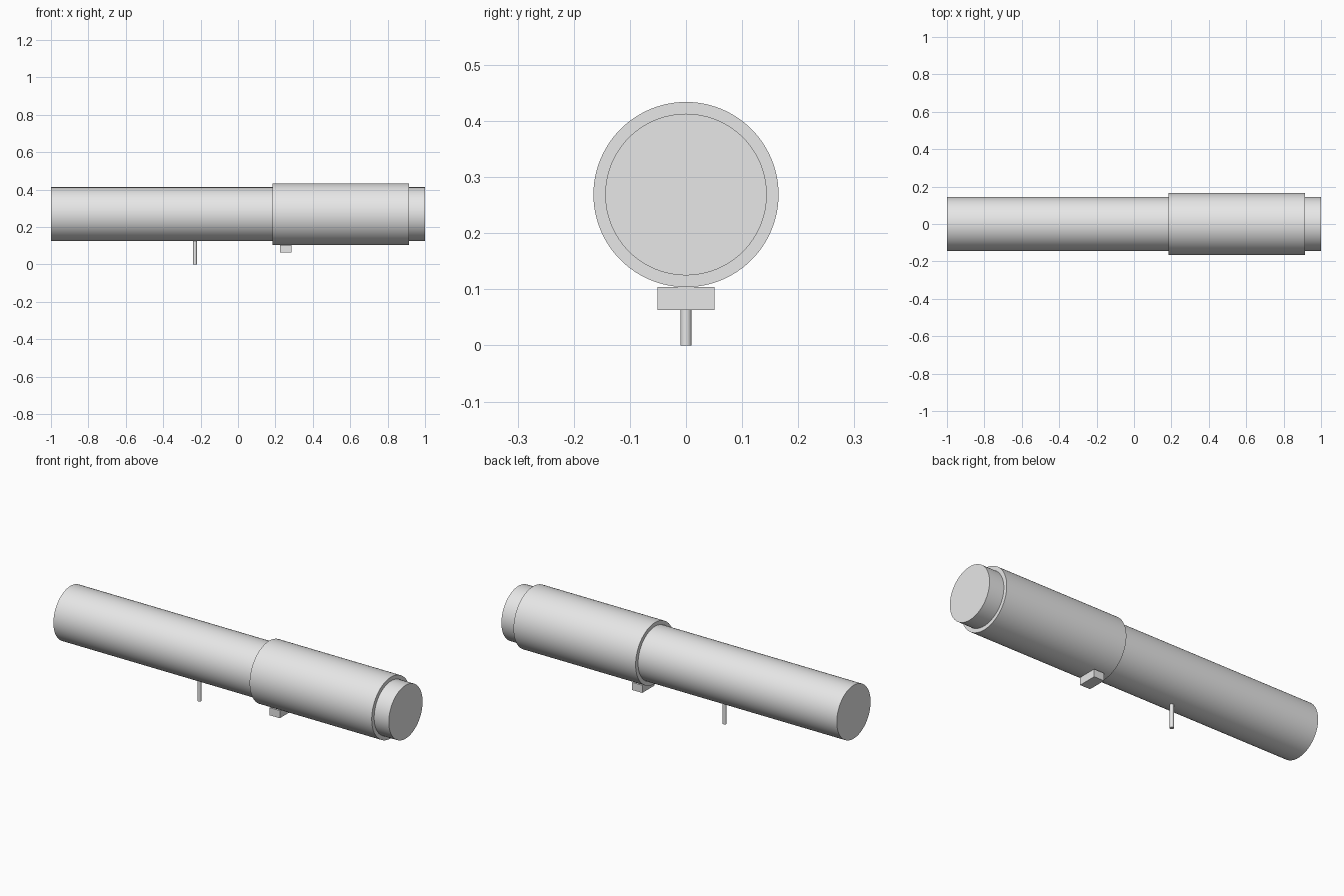
import bpy
import math

if "Cube" in bpy.data.objects:
    bpy.data.objects.remove(bpy.data.objects["Cube"], do_unlink=True)

AXIS_Z = 0.269

grey = bpy.data.materials.new("light_grey")
grey.use_nodes = True
colour = (0.8, 0.8, 0.8, 1)
grey.diffuse_color = colour
grey.node_tree.nodes["Principled BSDF"].inputs["Base Color"].default_value = colour


def finish(name):
    obj = bpy.context.object
    obj.name = name
    obj.data.materials.append(grey)
    return obj


def cylinder(name, radius, length, centre, sides, rotation=(0, 0, 0)):
    bpy.ops.mesh.primitive_cylinder_add(
        vertices=sides, radius=radius, depth=length, location=centre, rotation=rotation)
    bpy.ops.object.shade_smooth_by_angle(angle=math.radians(30))
    return finish(name)


def lengthwise(name, radius, start, end):
    return cylinder(name, radius, end - start, ((start + end) / 2, 0, AXIS_Z),
                    96, (0, math.pi / 2, 0))


# Long tube and the wider sleeve around it
lengthwise("main_tube", 0.144, -1, 1)
lengthwise("outer_sleeve", 0.165, 0.185, 0.913)

# Thin pin hanging below the tube
cylinder("lower_pin", 0.01, 0.13, (-0.23, 0, 0.065), 32)

# Small block under the sleeve
bpy.ops.mesh.primitive_cube_add(size=1, location=(0.255, 0, 0.0835))
block = finish("lower_block")
block.scale = (0.06, 0.102, 0.041)
bpy.ops.object.transform_apply(location=False, rotation=False, scale=True)
